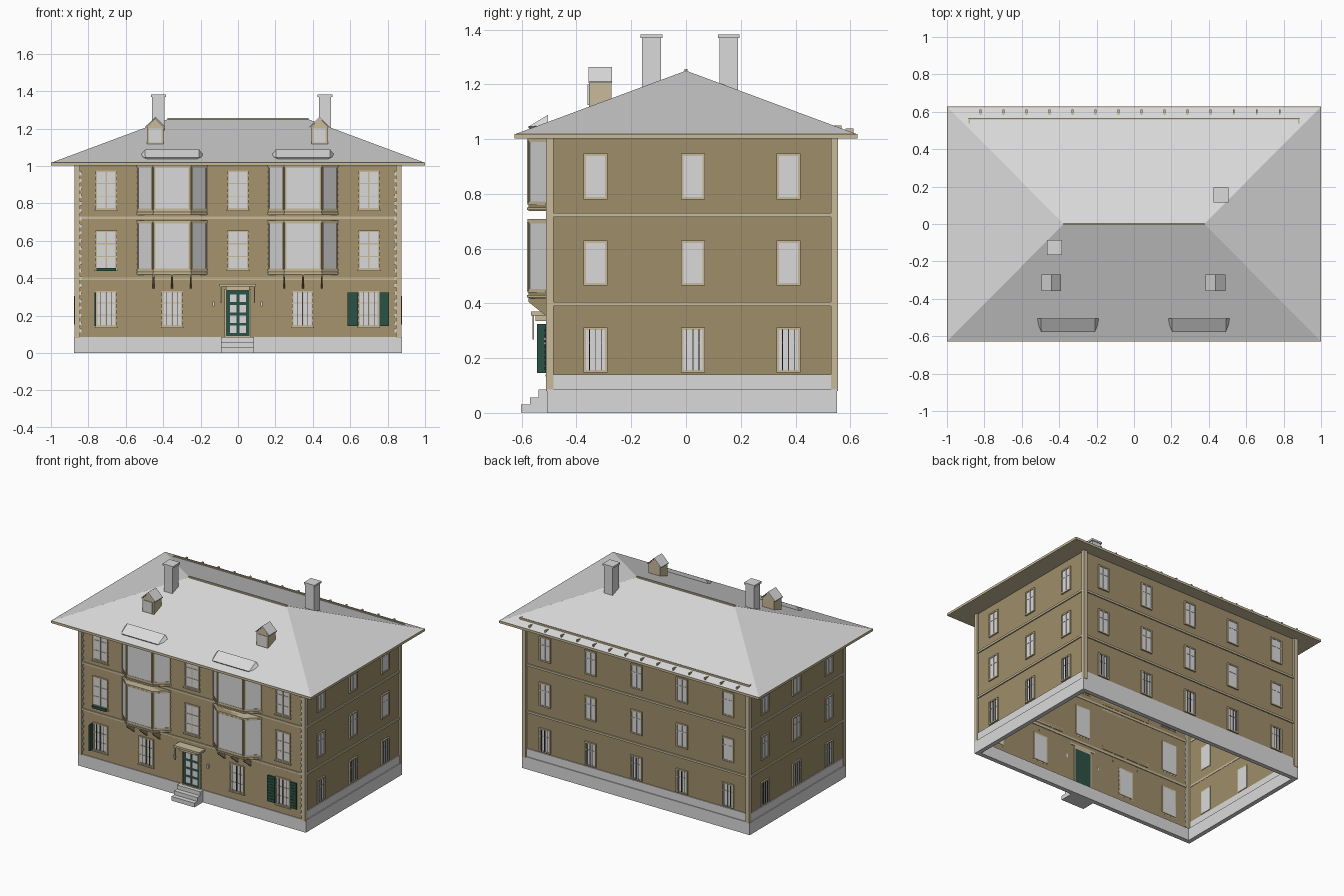
import bpy, bmesh, math
from mathutils import Matrix, Vector

cube = bpy.data.objects.get("Cube")
if cube:
    bpy.data.objects.remove(cube)


def material(name, r, g, b):
    m = bpy.data.materials.new(name)
    m.use_nodes = True
    m.diffuse_color = (r, g, b, 1)
    m.node_tree.nodes["Principled BSDF"].inputs["Base Color"].default_value = (r, g, b, 1)
    return m


GREY = material("pale_grey", .70, .70, .70)
BROWN = material("wall_brown", .345, .27, .143)
TRIM = material("trim_beige", .58, .50, .33)
GREEN = material("dark_green", .025, .085, .06)
IRON = material("dark_iron", .05, .045, .04)

parts = {}


def part(name, mat):
    return parts.setdefault(name, (bmesh.new(), mat))[0]


def box(name, mat, x0, x1, y0, y1, z0, z1, M=Matrix()):
    bm = part(name, mat)
    T = Matrix.Translation(((x0 + x1) / 2, (y0 + y1) / 2, (z0 + z1) / 2))
    S = Matrix.Diagonal((x1 - x0, y1 - y0, z1 - z0, 1))
    bmesh.ops.create_cube(bm, size=1, matrix=M @ T @ S)


def faces(name, mat, pts, polys):
    bm = part(name, mat)
    vs = [bm.verts.new(p) for p in pts]
    for p in polys:
        bm.faces.new([vs[i] for i in p])


def prism(name, mat, profile, offset):
    # closed profile swept along an offset
    n = len(profile)
    pts = [Vector(p) for p in profile]
    pts += [p + Vector(offset) for p in pts]
    polys = [range(n), range(2 * n - 1, n - 1, -1)]
    polys += [(i, n + i, n + (i + 1) % n, (i + 1) % n) for i in range(n)]
    faces(name, mat, pts, polys)


def facade(x, y, degrees):
    # local x runs along the wall, local -y points outward
    return Matrix.Translation((x, y, 0)) @ Matrix.Rotation(math.radians(degrees), 4, 'Z')


W, YF, YB, TOP = .865, -.5, .54, 1.005
FRONT, BACK = facade(0, YF, 0), facade(0, YB, 180)
RIGHT, LEFT = facade(W, 0, 90), facade(-W, 0, -90)


def frame(name, mat, x0, x1, z0, z1, t, d, M):
    box(name, mat, x0, x0 + t, -d, .003, z0, z1, M)
    box(name, mat, x1 - t, x1, -d, .003, z0, z1, M)
    box(name, mat, x0 + t, x1 - t, -d, .003, z0, z0 + t, M)
    box(name, mat, x0 + t, x1 - t, -d, .003, z1 - t, z1, M)


def window(x, z0, z1, half, M, bars=False, cross=GREY):
    box("window_panes", GREY, x - half + .004, x + half - .004, -.005, .003, z0 + .004, z1 - .004, M)
    frame("window_frames", TRIM, x - half, x + half, z0, z1, .009, .01, M)
    kind = "front_muntins" if cross is TRIM else "casement_bars"
    box(kind, cross, x - .004, x + .004, -.008, 0, z0, z1, M)
    zm = z0 + (z1 - z0) * .66
    box(kind, cross, x - half, x + half, -.0075, 0, zm - .003, zm + .003, M)
    if cross is TRIM:
        zl = z0 + (z1 - z0) * .33
        box(kind, cross, x - half, x + half, -.0075, 0, zl - .002, zl + .002, M)
    if bars:
        for k in (-.5, 0, .5):
            box("window_grilles", IRON, x + k * half - .0015, x + k * half + .0015,
                -.011, -.008, z0 + .006, z1 - .006, M)


# Open wall shell; lapped boards on the front
faces("side_and_back_walls", BROWN,
      [(x, y, z) for z in (.07, TOP) for x, y in ((W, YF), (W, YB), (-W, YB), (-W, YF))],
      [(i, i + 1, i + 5, i + 4) for i in range(3)])
z = .075
while z < TOP - .01:
    t = min(z + .031, TOP)
    faces("front_boards", BROWN,
          [(-W, YF - .003, z), (W, YF - .003, z), (W, YF, t), (-W, YF, t), (W, YF, z), (-W, YF, z)],
          [(0, 1, 2, 3), (5, 4, 1, 0)])
    z = t

# Stone base and upper plinth strip
for y0, y1 in ((-.507, -.477), (.522, .552)):
    box("stone_base", GREY, -.877, .877, y0, y1, 0, .085)
for x0, x1 in ((-.877, -.847), (.847, .877)):
    box("stone_base", GREY, x0, x1, -.477, .522, 0, .085)
for M, a, b in ((RIGHT, -.485, .53), (LEFT, -.53, .485), (BACK, -.845, .845)):
    box("plinth_strip", GREY, a, b, -.006, .002, .085, .14, M)

# Corner boards, storey bands and quoins
for s in (-1, 1):
    for y0, y1 in ((-.511, -.484), (.53, .555)):
        box("corner_boards", TRIM, *sorted((s * .845, s * .875)), y0, y1, .08, TOP)
    for i in range(22):
        box("quoins", GREY, *sorted((s * .836, s * .846)), -.509, -.5, .11 + i * .04, .13 + i * .04)
for z in (.391, .716):
    for M, a, b in ((FRONT, -W, W), (BACK, -W, W), (RIGHT, YF, YB), (LEFT, -YB, -YF)):
        box("storey_bands", TRIM, a, b, -.008, .002, z, z + .014, M)

# Windows on the sides, back and front
COLS = (-.705, -.355, 0, .35, .705)
for z0, z1, bars in ((.148, .312, True), (.465, .63, False), (.78, .948, False)):
    for M, cols in ((RIGHT, (-.33, .025, .375)), (LEFT, (.33, -.025, -.375)), (BACK, COLS)):
        for x in cols:
            window(x, z0, z1, .044, M, bars)
for z0, z1 in ((.447, .655), (.767, .977)):
    for x in (-.705, 0, .7):
        window(x, z0, z1, .057, FRONT, False, TRIM)
        box("window_sills", TRIM, x - .062, x + .062, -.014, 0, z0 - .008, z0, FRONT)
for x in (-.705, -.352, .345, .7):
    window(x, .14, .332, .056, FRONT, True, TRIM)
    box("window_sills", TRIM, x - .06, x + .06, -.014, 0, .133, .141, FRONT)

# Shutters and planter
for x0, x1 in ((.585, .642), (.757, .808)):
    box("open_shutters", GREEN, x0, x1, -.014, -.004, .145, .325, FRONT)
    for i in range(8):
        box("shutter_slats", GREEN, x0 + .008, x1 - .008, -.017, -.013,
            .157 + i * .02, .167 + i * .02, FRONT)
box("half_open_shutter", GREEN, -.768, -.758, -.045, -.004, .145, .325, FRONT)
box("planter", GREEN, -.757, -.653, -.026, -.01, .438, .456, FRONT)

# Bay windows in two storeys
HALF, FLAT, OUT = .187, .1, .075
ANG = math.degrees(math.atan2(OUT, HALF - FLAT))
SIDE = math.hypot(HALF - FLAT, OUT) / 2


def bay_ring(name, mat, cx, z0, z1, grow=0.0):
    h, f, o = HALF + grow, FLAT + grow * .5, OUT + grow
    prism(name, mat, [(cx - h, YF, z0), (cx - f, YF - o, z0), (cx + f, YF - o, z0), (cx + h, YF, z0)],
          (0, 0, z1 - z0))


for cx in (-.3525, .3475):
    mid = (HALF + FLAT) / 2
    sides = [(facade(cx, YF - OUT, 0), FLAT),
             (facade(cx - mid, YF - OUT / 2, -ANG), SIDE),
             (facade(cx + mid, YF - OUT / 2, ANG), SIDE)]
    for z0, z1 in ((.418, .708), (.738, TOP)):
        bay_ring("bay_walls", BROWN, cx, z0, z1)
        bay_ring("bay_bands", TRIM, cx, z0 + .004, z0 + .012, .005)
        bay_ring("bay_bands", TRIM, cx, z0 + .022, z0 + .028, .004)
        bay_ring("bay_bands", TRIM, cx, z1 - .01, z1, .004)
        for M, h in sides:
            frame("bay_frames", TRIM, -h + .006, h - .006, z0 + .028, z1 - .01, .006, .005, M)
            box("bay_glass", GREY, -h + .011, h - .011, -.003, .002, z0 + .032, z1 - .014, M)
    # Brackets under the bay
    for k in (-.1, 0, .1):
        prism("bay_brackets", BROWN, [(cx + k - .005, YF, .345), (cx + k - .005, YF - OUT, .405),
                                      (cx + k - .005, YF - OUT, .42), (cx + k - .005, YF, .42)], (.01, 0, 0))
    # Tilted cap above the bay
    faces("bay_caps", GREY,
          [(cx - .145, -.505, 1.088), (cx + .145, -.505, 1.088), (cx + .172, -.505, 1.052),
           (cx + .143, -.577, 1.045), (cx - .143, -.577, 1.045), (cx - .172, -.505, 1.052),
           (cx - .11, -.56, 1.022), (cx + .11, -.56, 1.022)],
          [(5, 4, 0), (4, 3, 1, 0), (3, 2, 1), (6, 7, 3, 4), (5, 6, 4), (7, 2, 3),
           (0, 1, 2, 5), (5, 2, 7, 6)])

# Front door with glazing, canopy, lamps and steps
box("door", GREEN, -.064, .062, -.008, .003, .085, .335, FRONT)
frame("door_frame", TRIM, -.071, .069, .083, .343, .008, .012, FRONT)
for x in (-.044, .008):
    for i in range(4):
        z = .1 + i * .056
        box("door_glass", GREY, x, x + .036, -.01, 0, z + .006, z + .046, FRONT)
box("door_canopy", TRIM, -.1, .097, -.066, 0, .356, .37, FRONT)
box("canopy_fascia", TRIM, -.065, .062, -.05, 0, .335, .356, FRONT)
for x in (-.092, .088):
    box("canopy_drops", TRIM, x - .003, x + .003, -.061, -.055, .268, .357, FRONT)
for x in (-.13, .125):
    box("wall_lamps", GREY, x - .005, x + .005, -.018, 0, .25, .275, FRONT)
for y, z in ((-.602, .03), (-.57, .057), (-.538, .085)):
    box("door_steps", GREY, -.092, .086, y, -.5, z - .029, z)

# Hip roof with fascia and ridge cap
box("eaves", TRIM, -1, 1, -.627, .627, 1.003, 1.019)
faces("roof", GREY,
      [(-.995, -.622, 1.019), (.995, -.622, 1.019), (.995, .622, 1.019), (-.995, .622, 1.019),
       (-.375, 0, 1.25), (.375, 0, 1.25)],
      [(0, 1, 5, 4), (1, 2, 5), (2, 3, 4, 5), (3, 0, 4), (3, 2, 1, 0)])
box("ridge_cap", TRIM, -.378, .378, -.006, .006, 1.244, 1.257)

# Snow guard along the back slope
box("snow_guard", TRIM, -.885, .885, .558, .568, 1.036, 1.05)
for x in (-.885, .877):
    box("snow_guard", TRIM, x, x + .008, .535, .568, 1.036, 1.05)
for i in range(14):
    x = -.82 + i * .123
    box("gutter_hooks", TRIM, x - .005, x + .005, .582, .612, 1.022, 1.038)

# Chimneys
for x, y in ((-.426, -.126), (.465, .156)):
    box("chimneys", GREY, x - .033, x + .033, y - .034, y + .034, 1.1, 1.37)
    box("chimney_caps", GREY, x - .04, x + .04, y - .04, y + .04, 1.37, 1.383)

# Roof dormers with gabled tops
for x in (-.442, .436):
    h = .044
    prism("dormers", TRIM, [(x - h, -.355, 1.105), (x + h, -.355, 1.105), (x + h, -.355, 1.21),
                            (x, -.355, 1.255), (x - h, -.355, 1.21)], (0, .082, 0))
    prism("dormer_roofs", GREY, [(x - .053, -.357, 1.205), (x, -.357, 1.256), (x + .053, -.357, 1.205),
                                 (x + .053, -.357, 1.211), (x, -.357, 1.263), (x - .053, -.357, 1.211)],
          (0, .086, 0))
    box("dormer_panels", GREY, x - .033, x + .033, -.359, -.354, 1.125, 1.2)

# Turn each part into an object
OPEN = ("side_and_back_walls", "front_boards")
for name, (bm, mat) in parts.items():
    if name not in OPEN:
        bmesh.ops.recalc_face_normals(bm, faces=bm.faces)
    mesh = bpy.data.meshes.new(name)
    bm.to_mesh(mesh)
    bm.free()
    mesh.materials.append(mat)
    bpy.context.scene.collection.objects.link(bpy.data.objects.new(name, mesh))
